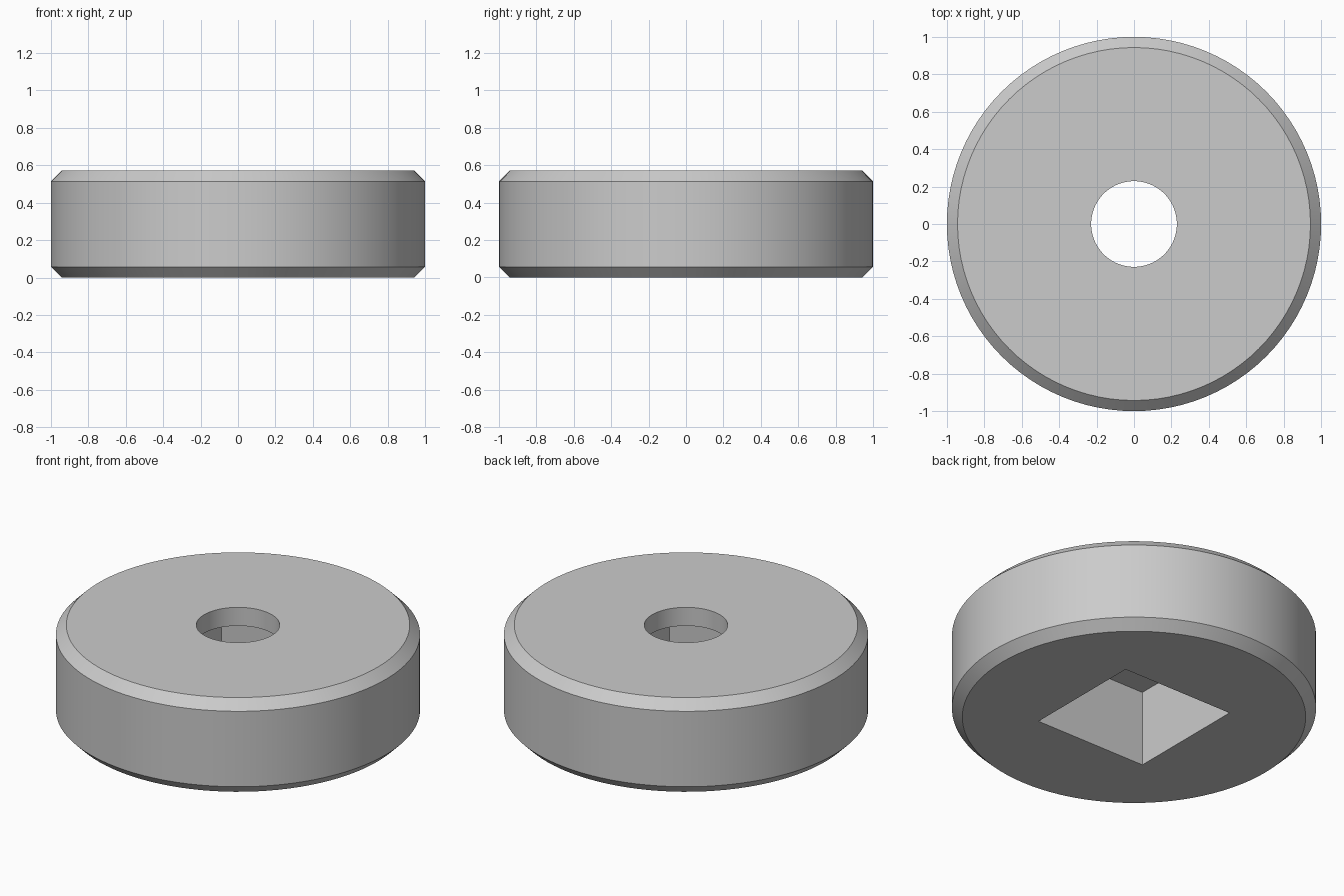
import bpy, bmesh
from math import sin, cos, pi, radians

cube = bpy.data.objects.get("Cube")
if cube:
    bpy.data.objects.remove(cube, do_unlink=True)

SEGMENTS = 96          # multiple of 8, so the square pocket gets true corners
HEIGHT = 0.571
CHAMFER = 0.057
BORE = 0.229           # radius of the round through hole
POCKET = 0.372         # half side of the square pocket
CEILING = 0.459        # height of the pocket ceiling

grey = bpy.data.materials.new("plain grey")
grey.use_nodes = True
colour = (0.6, 0.6, 0.6, 1)
grey.diffuse_color = colour
grey.node_tree.nodes["Principled BSDF"].inputs["Base Color"].default_value = colour


def ring(bm, size, z, square=False):
    """Add a loop of vertices on a circle, or on a square of that half side."""
    verts = []
    for i in range(SEGMENTS):
        a = 2 * pi * i / SEGMENTS
        r = size / max(abs(cos(a)), abs(sin(a))) if square else size
        verts.append(bm.verts.new((r * cos(a), r * sin(a), z)))
    return verts


# Closed section: up the pocket and bore, over the top and down the rim
bm = bmesh.new()
loops = [
    ring(bm, POCKET, 0, square=True),
    ring(bm, POCKET, CEILING, square=True),
    ring(bm, BORE, CEILING),
    ring(bm, BORE, HEIGHT),
    ring(bm, 1 - CHAMFER, HEIGHT),
    ring(bm, 1, HEIGHT - CHAMFER),
    ring(bm, 1, CHAMFER),
    ring(bm, 1 - CHAMFER, 0),
]
for lower, upper in zip(loops, loops[1:] + loops[:1]):
    for i in range(SEGMENTS):
        j = (i + 1) % SEGMENTS
        bm.faces.new((lower[i], lower[j], upper[j], upper[i]))
bmesh.ops.recalc_face_normals(bm, faces=bm.faces)

mesh = bpy.data.meshes.new("round_foot")
bm.to_mesh(mesh)
bm.free()
mesh.materials.append(grey)
foot = bpy.data.objects.new("round_foot", mesh)
bpy.context.collection.objects.link(foot)

# Smooth round walls, crisp chamfer and pocket edges
bpy.ops.object.select_all(action='DESELECT')
foot.select_set(True)
bpy.context.view_layer.objects.active = foot
bpy.ops.object.shade_smooth_by_angle(angle=radians(30))
